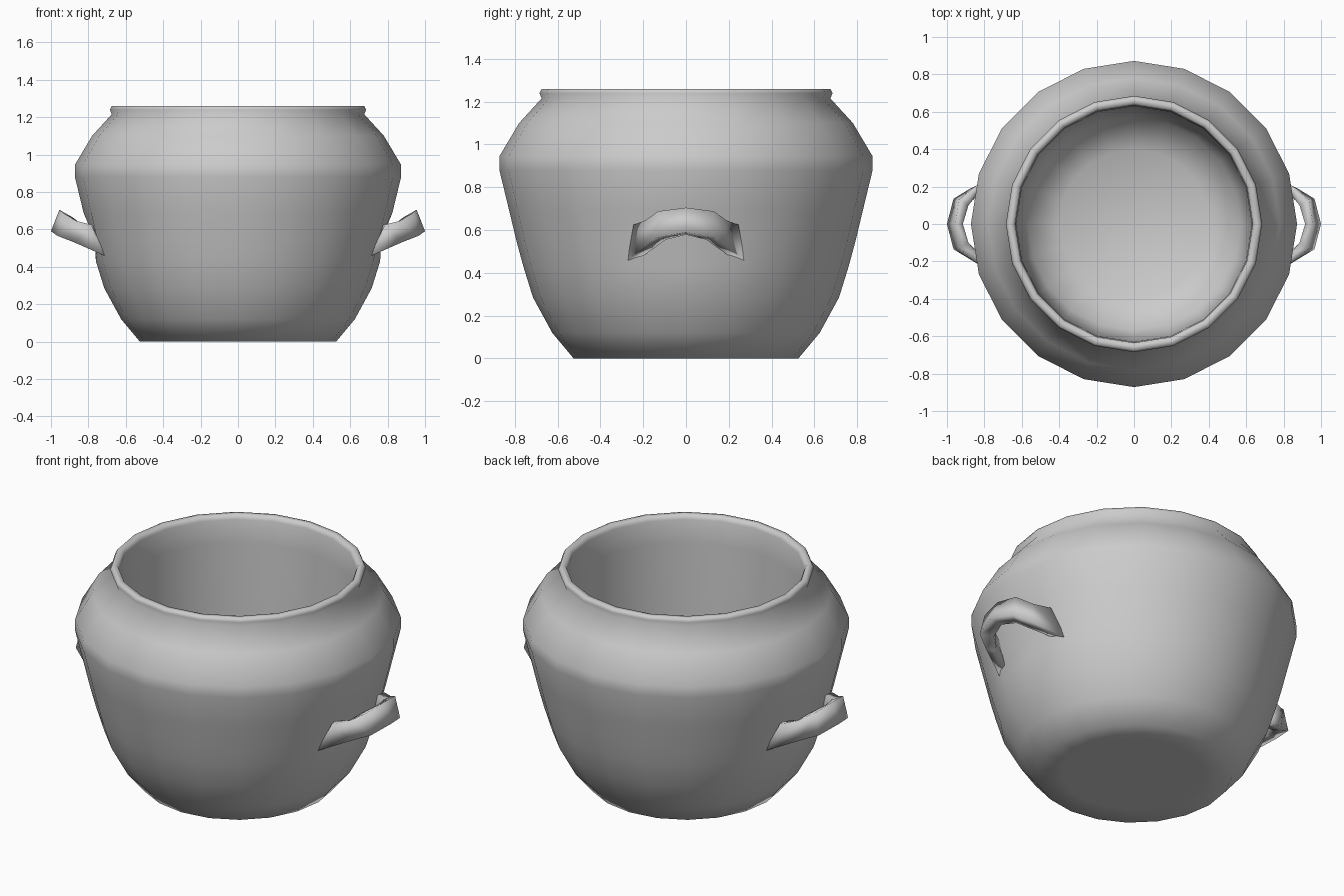
import bpy, bmesh, math

if "Cube" in bpy.data.objects:
    bpy.data.objects.remove(bpy.data.objects["Cube"])

N = 20


def make_object(name, bm):
    bmesh.ops.recalc_face_normals(bm, faces=bm.faces)
    for f in bm.faces:
        f.smooth = True
    mesh = bpy.data.meshes.new(name)
    bm.to_mesh(mesh)
    bm.free()
    ob = bpy.data.objects.new(name, mesh)
    bpy.context.collection.objects.link(ob)
    return ob


def bridge(bm, a, b):
    n = len(a)
    for i in range(n):
        j = (i + 1) % n
        bm.faces.new((a[i], a[j], b[j], b[i]))


# Pot body: lathe profile (radius, height), outside then rim then straight inside
outer = [(.38, 0), (.525, 0), (.625, .12), (.715, .285), (.76, .43), (.79, .54), (.826, .69),
         (.872, .88), (.872, .945), (.78, 1.10), (.675, 1.215)]
rim = [(.685, 1.24), (.675, 1.26), (.645, 1.26), (.635, 1.235)]
inner = [(.63, 1.1), (.625, .7), (.615, .35), (.57, .15), (.40, .05)]
bm = bmesh.new()
rings = []
for r, z in outer + rim + inner:
    rings.append([bm.verts.new((r * math.cos(2 * math.pi * i / N),
                                r * math.sin(2 * math.pi * i / N), z)) for i in range(N)])
for a, b in zip(rings, rings[1:]):
    bridge(bm, a, b)
bm.faces.new(rings[0])
bm.faces.new(rings[-1])
# shallow dent behind each handle
for i in (0, N // 2):
    rings[5][i].co.x *= .765 / .79
make_object("pot_body", bm)

# Handles: lofted four-point sections (outer top, outer bottom, inner bottom, inner top)
half = [
    [(.955, 0, .705), (1.0, 0, .59), (.925, 0, .578), (.915, 0, .68)],
    [(.935, .13, .688), (.965, .135, .565), (.90, .095, .555), (.885, .10, .665)],
    [(.865, .19, .645), (.875, .19, .53), (.835, .15, .515), (.84, .155, .63)],
    [(.785, .245, .625), (.705, .275, .455), (.73, .20, .48), (.77, .20, .62)],
]
mirrored = [[(x, -y, z) for x, y, z in s] for s in half[:0:-1]]
for name, side in (("right_handle", 1), ("left_handle", -1)):
    bm = bmesh.new()
    secs = [[bm.verts.new((x * side, y, z)) for x, y, z in s] for s in mirrored + half]
    for a, b in zip(secs, secs[1:]):
        bridge(bm, a, b)
    bm.faces.new(secs[0])
    bm.faces.new(secs[-1])
    make_object(name, bm)
